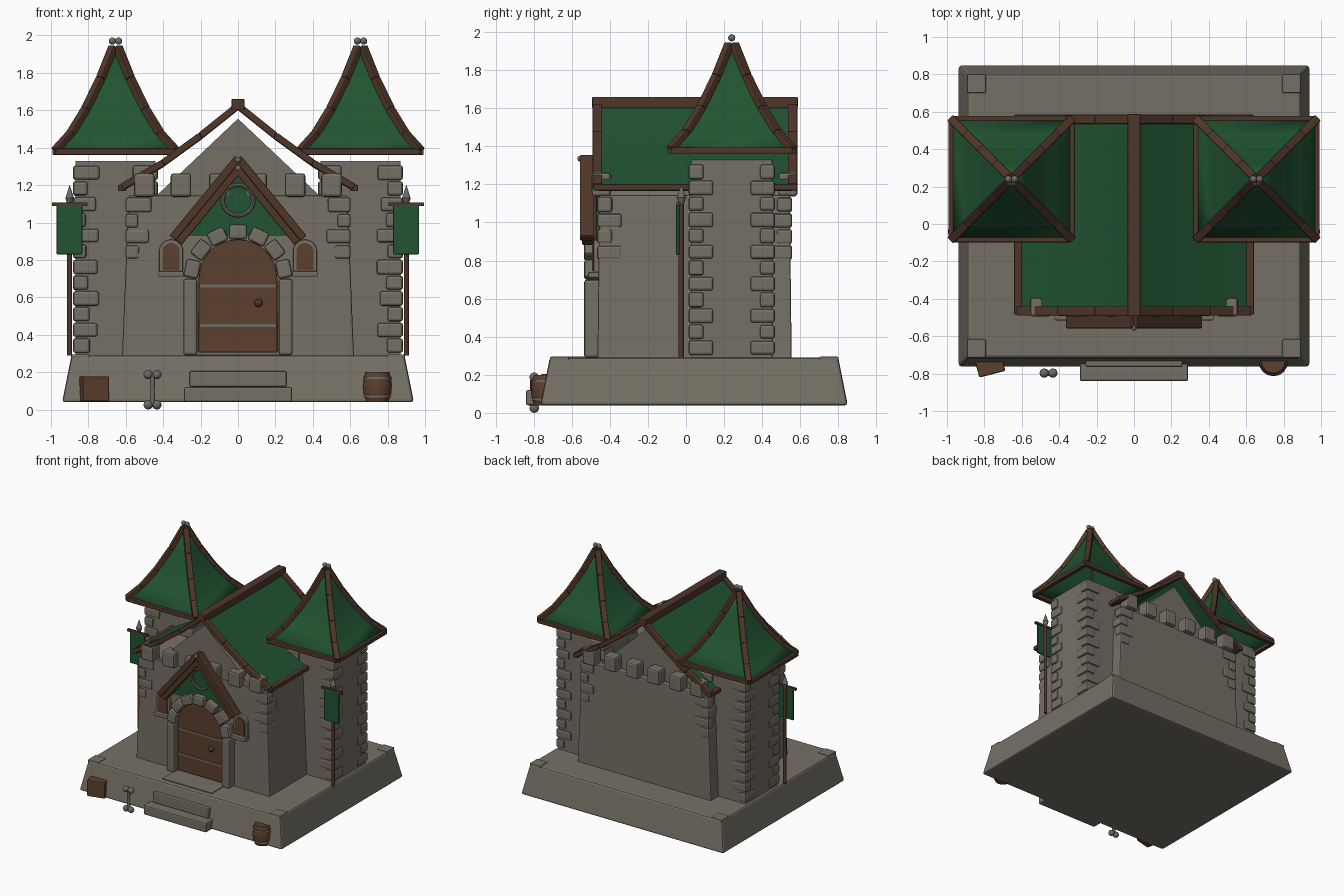
import bpy, bmesh, math, random
from mathutils import Vector, Matrix

random.seed(4)
if "Cube" in bpy.data.objects:
    bpy.data.objects.remove(bpy.data.objects["Cube"])


def material(name, rgb):
    m = bpy.data.materials.new(name)
    m.use_nodes = True
    m.diffuse_color = (*rgb, 1)
    m.node_tree.nodes["Principled BSDF"].inputs["Base Color"].default_value = (*rgb, 1)
    return m


STONE = material("stone", (0.18, 0.163, 0.13))
GREEN = material("green_cloth_and_tiles", (0.015, 0.088, 0.031))
BEAM = material("dark_timber", (0.08, 0.037, 0.022))
WOOD = material("door_wood", (0.108, 0.05, 0.026))
METAL = material("grey_metal", (0.15, 0.145, 0.13))


# Helpers
def finish(bm, name, mat, bevel=0, smooth=False):
    bmesh.ops.recalc_face_normals(bm, faces=bm.faces)
    mesh = bpy.data.meshes.new(name)
    bm.to_mesh(mesh)
    bm.free()
    mesh.materials.append(mat)
    ob = bpy.data.objects.new(name, mesh)
    bpy.context.collection.objects.link(ob)
    if bevel:
        mod = ob.modifiers.new("soft_edges", "BEVEL")
        mod.width, mod.segments = bevel, 2
    if smooth:
        bpy.ops.object.select_all(action='DESELECT')
        ob.select_set(True)
        bpy.context.view_layer.objects.active = ob
        bpy.ops.object.shade_smooth_by_angle(angle=math.radians(40))
    return ob


def add_box(bm, centre, size, rot=None):
    m = Matrix.Translation(centre) @ (rot or Matrix()) @ Matrix.Diagonal((*size, 1))
    return bmesh.ops.create_cube(bm, size=1, matrix=m)["verts"]


def add_beam(bm, a, b, w, h):
    a, b = Vector(a), Vector(b)
    rot = (b - a).to_track_quat('Z', 'Y').to_matrix().to_4x4()
    add_box(bm, (a + b) / 2, (w, h, (b - a).length), rot)


def box(name, lo, hi, mat, bevel=0, inset=(0, 0)):
    bm = bmesh.new()
    lo, hi = Vector(lo), Vector(hi)
    c = (lo + hi) / 2
    for v in add_box(bm, c, hi - lo):
        if v.co.z > c.z:
            for i in (0, 1):
                v.co[i] -= math.copysign(inset[i], v.co[i] - c[i])
    return finish(bm, name, mat, bevel)


def prism(name, pts, y0, y1, mat, bevel=0, smooth=False):
    bm = bmesh.new()
    f = bm.faces.new([bm.verts.new((x, y0, z)) for x, z in pts])
    ext = bmesh.ops.extrude_face_region(bm, geom=[f])["geom"]
    bmesh.ops.translate(bm, vec=(0, y1 - y0, 0), verts=[v for v in ext if isinstance(v, bmesh.types.BMVert)])
    return finish(bm, name, mat, bevel, smooth)


def lathe(name, pts, x, y, mat, n=16):
    bm = bmesh.new()
    for (r0, z0), (r1, z1) in zip(pts, pts[1:]):
        bmesh.ops.create_cone(bm, cap_ends=True, segments=n, radius1=r0, radius2=r1, depth=z1 - z0,
                              matrix=Matrix.Translation((x, y, (z0 + z1) / 2)))
    return finish(bm, name, mat, smooth=True)


def balls(name, centres, r, mat):
    bm = bmesh.new()
    for c in centres:
        bmesh.ops.create_uvsphere(bm, u_segments=12, v_segments=8, radius=r, matrix=Matrix.Translation(c))
    return finish(bm, name, mat, smooth=True)


def arch(w, z0, spring):
    arc = [(w * math.cos(a), spring + w * math.sin(a)) for a in [math.pi * i / 14 for i in range(15)]]
    return [(w, z0)] + arc + [(-w, z0)]


def add_quoins(bm, x, y, sx, sy, z0, z1, pitch=0.084):
    # alternating corner stones; sx, sy point outwards from the corner
    for i in range(round((z1 - z0) / pitch)):
        a, b = (0.13, 0.08) if i % 2 else (0.08, 0.13)
        a += random.uniform(-0.012, 0.012)
        h = pitch * random.uniform(0.86, 0.97)
        add_box(bm, (x + sx * (0.012 - a / 2), y + sy * (0.012 - b / 2), z0 + (i + 0.5) * pitch), (a, b, h))


# Plinth and steps
box("plinth", (-0.94, -0.765, 0.04), (0.94, 0.85, 0.29), STONE, 0.015, (0.05, 0.05))
box("lower_step", (-0.29, -0.84, 0.04), (0.29, -0.7, 0.12), STONE, 0.01)
box("upper_step", (-0.26, -0.765, 0.12), (0.26, -0.65, 0.205), STONE, 0.01)
box("door_landing", (-0.23, -0.675, 0.28), (0.23, -0.46, 0.296), STONE)
bm = bmesh.new()
for sx in (-1, 1):
    for y in (-0.665, 0.75):
        add_box(bm, (sx * 0.842, y, 0.28), (0.1, 0.1, 0.03))
finish(bm, "plinth_corner_stones", STONE, 0.006)

# Hall walls, gable and battlements
box("hall_walls", (-0.62, -0.465, 0.28), (0.62, 0.555, 1.145), STONE, 0.008, (0.035, 0.01))
prism("gable_wall", [(-0.45, 1.13), (0.45, 1.13), (0, 1.555)], -0.44, 0.5, STONE)
bm = bmesh.new()
for y in (-0.445, 0.535):
    for x in (-0.5, -0.305, -0.1, 0.1, 0.305, 0.5):
        add_box(bm, (x, y, 1.2), (0.11, 0.1, 0.125))
    for sx in (-1, 1):
        add_quoins(bm, sx * 0.59, y + math.copysign(0.01, y), sx, math.copysign(1, y), 0.8, 1.14)
finish(bm, "hall_battlements_and_quoins", STONE, 0.014)

# Hall roof: sagging slopes framed with timber
slope = [(0, 1.625), (0.2, 1.465), (0.4, 1.32), (0.62, 1.19)]
beams = bmesh.new()
for s in (-1, 1):
    under = [(s * x, z - 0.025) for x, z in reversed(slope)]
    prism("hall_roof_slope", [(s * x, z) for x, z in slope] + under, -0.46, 0.56, GREEN, smooth=True)
    for y in (-0.465, 0.56):
        for (xa, za), (xb, zb) in zip(slope, slope[1:]):
            add_beam(beams, (s * xa, y, za), (s * xb, y, zb), 0.05, 0.036)
    add_box(beams, (s * 0.62, 0.05, 1.185), (0.042, 1.07, 0.035))
add_box(beams, (0, 0.047, 1.63), (0.07, 1.08, 0.06))
finish(beams, "hall_roof_timbers", BEAM, 0.006)

# Towers
sag = [(0.322, 1.385), (0.24, 1.475), (0.16, 1.605), (0.08, 1.77), (0.012, 1.94)]
corners = [(-1, -1), (1, -1), (1, 1), (-1, 1)]
for s, side in ((-1, "right"), (1, "left")):
    cx, cy = s * 0.655, 0.24
    box(side + "_tower", (cx - 0.215, cy - 0.215, 0.28), (cx + 0.215, cy + 0.215, 1.33), STONE, 0.008)
    bm = bmesh.new()
    for a, b in corners:
        add_quoins(bm, cx + a * 0.215, cy + b * 0.215, a, b, 0.3, 1.31)
    finish(bm, side + "_tower_quoins", STONE, 0.014)

    # curved tent roof
    bm = bmesh.new()
    rings = [[bm.verts.new((cx + a * r, cy + b * r, z)) for a, b in corners] for r, z in sag]
    for lo, hi in zip(rings, rings[1:]):
        for i in range(4):
            j = (i + 1) % 4
            bm.faces.new((lo[i], lo[j], hi[j], hi[i]))
    roof = finish(bm, side + "_tower_roof", GREEN, smooth=True)
    roof.modifiers.new("thickness", "SOLIDIFY").thickness = 0.012

    # hip and eave beams
    bm = bmesh.new()
    for i, (a, b) in enumerate(corners):
        for (r0, z0), (r1, z1) in zip(sag, sag[1:]):
            add_beam(bm, (cx + a * r0, cy + b * r0, z0), (cx + a * r1, cy + b * r1, z1), 0.045, 0.036)
        c, d = corners[(i + 1) % 4]
        add_beam(bm, (cx + a * 0.32, cy + b * 0.32, 1.378), (cx + c * 0.32, cy + d * 0.32, 1.378), 0.036, 0.034)
    finish(bm, side + "_tower_timbers", BEAM, 0.006)
    balls(side + "_finial", [(cx - 0.017, cy, 1.97), (cx + 0.017, cy, 1.97)], 0.019, METAL)

    # banner on a pole
    px, py = s * 0.9, -0.025
    lathe(side + "_banner_pole", [(0.014, 0.29), (0.014, 1.12)], px, py, BEAM, 10)
    lathe(side + "_pole_tip", [(0.014, 1.1), (0.024, 1.13), (0.001, 1.2)], px, py, METAL, 10)
    box(side + "_banner_bar", (px - 0.095, py - 0.025, 1.088), (px + 0.095, py - 0.005, 1.106), BEAM)
    box(side + "_banner", (px - 0.07, py - 0.027, 0.83), (px + 0.068, py - 0.01, 1.095), GREEN, 0.005)

    # small arched window beside the door
    win = prism(side + "_window_frame", arch(0.064, 0.715, 0.845), -0.485, -0.455, STONE, 0.005)
    pane = prism(side + "_window_shutter", arch(0.045, 0.745, 0.845), -0.493, -0.46, WOOD)
    sill = box(side + "_window_sill", (-0.068, -0.515, 0.71), (0.068, -0.455, 0.74), STONE, 0.006)
    for ob in (win, pane, sill):
        ob.location.x = s * 0.358

# Doorway
prism("door", arch(0.21, 0.305, 0.7), -0.5, -0.455, WOOD, 0.006)
for z in (0.45, 0.66):
    box("door_strap", (-0.205, -0.507, z - 0.008), (0.205, -0.495, z + 0.008), METAL)
balls("door_knob", [(0.11, -0.51, 0.57)], 0.022, BEAM)
bm = bmesh.new()
for s in (-1, 1):
    add_box(bm, (s * 0.255, -0.49, 0.495), (0.075, 0.09, 0.41))
for i in range(7):
    a = math.radians(12 + 26 * i)
    rot = Matrix.Rotation(-a, 4, 'Y')
    add_box(bm, (0.25 * math.cos(a), -0.495, 0.7 + 0.25 * math.sin(a)), (0.08, 0.08, 0.098), rot)
finish(bm, "door_arch_stones", STONE, 0.014)

# Porch gable
prism("porch_panel", [(-0.27, 0.93), (0.27, 0.93), (0, 1.28)], -0.49, -0.455, GREEN)
bm = bmesh.new()
for s in (-1, 1):
    add_beam(bm, (0, -0.52, 1.343), (s * 0.35, -0.52, 0.917), 0.075, 0.042)
    add_beam(bm, (0, -0.508, 1.28), (s * 0.317, -0.508, 0.893), 0.075, 0.04)
finish(bm, "porch_boards", BEAM, 0.006)
balls("porch_bolt", [(0, -0.555, 1.335)], 0.016, METAL)
bpy.ops.mesh.primitive_torus_add(major_radius=0.082, minor_radius=0.011, major_segments=28, minor_segments=8,
                                 location=(0, -0.495, 1.12), rotation=(math.pi / 2, 0, 0))
ring = bpy.context.object
ring.name = "porch_ring"
ring.data.materials.append(METAL)
bpy.ops.object.shade_smooth_by_angle()

# Crate, barrel and bone at the foot of the plinth
bm = bmesh.new()
add_box(bm, (-0.772, -0.745, 0.11), (0.145, 0.12, 0.135), Matrix.Rotation(0.25, 4, 'Z'))
finish(bm, "crate", WOOD, 0.008)
lathe("barrel", [(0.063, 0.04), (0.077, 0.085), (0.079, 0.12), (0.075, 0.16), (0.063, 0.2)], 0.745, -0.735, WOOD)
for z, r in ((0.07, 0.075), (0.168, 0.076)):
    lathe("barrel_hoop", [(r, z - 0.006), (r, z + 0.006)], 0.745, -0.735, METAL)
lathe("bone_shaft", [(0.015, 0.03), (0.012, 0.1), (0.015, 0.19)], -0.457, -0.797, METAL, 10)
balls("bone_ends", [(-0.457 + dx, -0.797, z) for dx in (-0.023, 0.023) for z in (0.025, 0.187)], 0.025, METAL)
